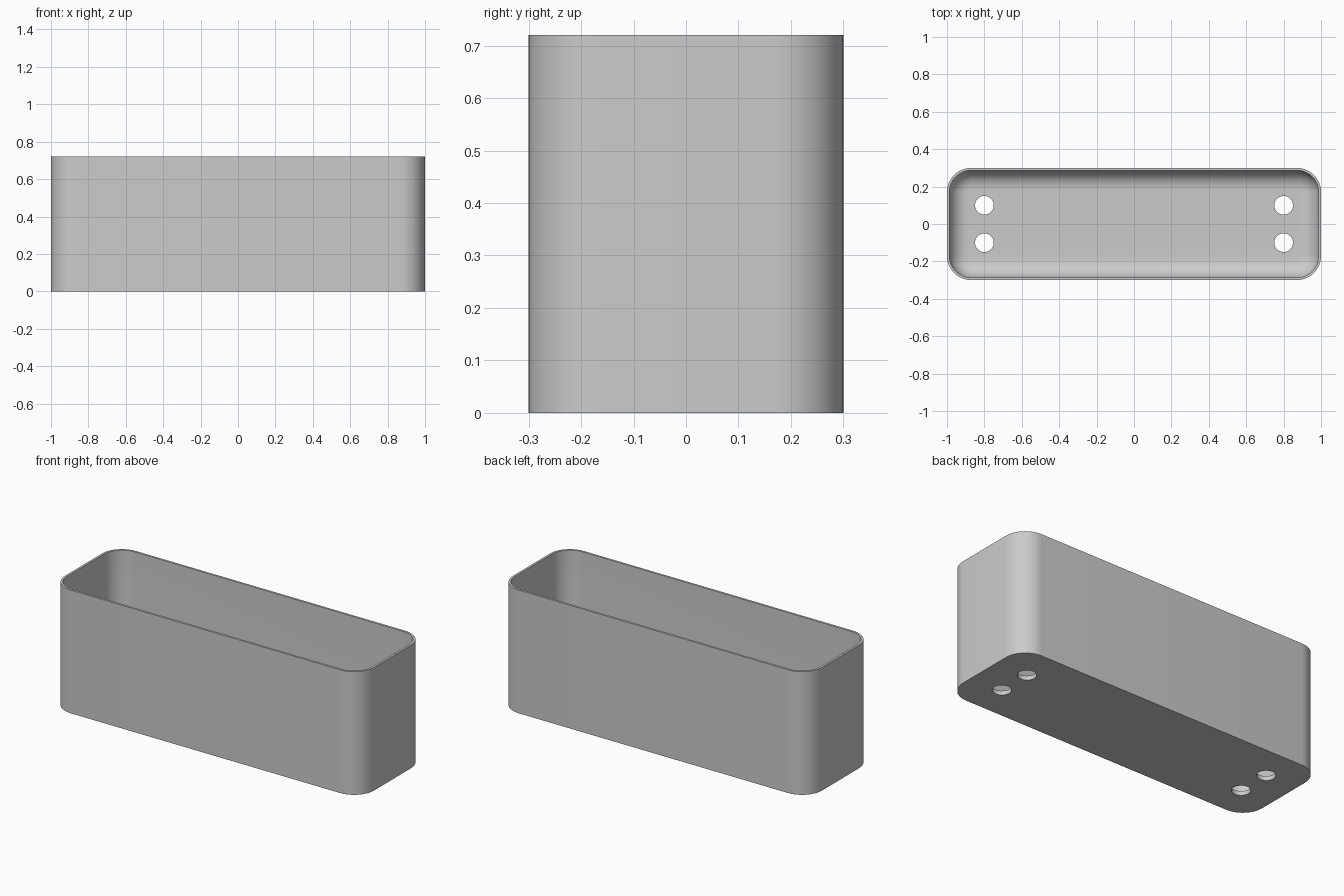
import bpy
import bmesh
from math import sin, cos, pi, radians

if "Cube" in bpy.data.objects:
    bpy.data.objects.remove(bpy.data.objects["Cube"], do_unlink=True)

HALF_X, HALF_Y, HEIGHT = 1.0, 0.3, 0.72
CORNER, WALL, FLOOR, FILLET = 0.13, 0.013, 0.025, 0.1
CORNER_STEPS, FILLET_STEPS = 12, 10

# Single plain grey
grey = bpy.data.materials.new("light grey")
grey.use_nodes = True
colour = (0.6, 0.6, 0.6, 1)
grey.diffuse_color = colour
grey.node_tree.nodes["Principled BSDF"].inputs["Base Color"].default_value = colour


def ring(bm, inset, z):
    """Rounded rectangle of vertices, inset from the outer outline."""
    r = CORNER - inset
    verts = []
    for quarter, (sx, sy) in enumerate([(1, 1), (-1, 1), (-1, -1), (1, -1)]):
        for i in range(CORNER_STEPS + 1):
            a = (quarter + i / CORNER_STEPS) * pi / 2
            verts.append(bm.verts.new((sx * (HALF_X - CORNER) + r * cos(a),
                                       sy * (HALF_Y - CORNER) + r * sin(a), z)))
    return verts


# Trough: outer wall, rim, inner wall and rounded inner floor edge
bm = bmesh.new()
sections = [(0, 0), (0, HEIGHT), (WALL, HEIGHT)]
for i in range(FILLET_STEPS + 1):
    a = i / FILLET_STEPS * pi / 2
    sections.append((WALL + FILLET * (1 - cos(a)), FLOOR + FILLET * (1 - sin(a))))
rings = [ring(bm, inset, z) for inset, z in sections]
for low, high in zip(rings, rings[1:]):
    for i in range(len(low)):
        j = (i + 1) % len(low)
        bm.faces.new((low[i], low[j], high[j], high[i]))
bm.faces.new(rings[0][::-1])
bm.faces.new(rings[-1])
bmesh.ops.recalc_face_normals(bm, faces=bm.faces)
mesh = bpy.data.meshes.new("planter_trough")
bm.to_mesh(mesh)
bm.free()
mesh.materials.append(grey)
trough = bpy.data.objects.new("planter_trough", mesh)
bpy.context.collection.objects.link(trough)

# Drainage holes through the floor
bm = bmesh.new()
for x in (-0.8, 0.8):
    for y in (-0.1, 0.1):
        made = bmesh.ops.create_cone(bm, cap_ends=True, segments=32,
                                     radius1=0.05, radius2=0.05, depth=0.2)
        bmesh.ops.translate(bm, verts=made["verts"], vec=(x, y, 0))
cut_mesh = bpy.data.meshes.new("drain_hole_cutter")
bm.to_mesh(cut_mesh)
bm.free()
cut_mesh.materials.append(grey)
cutter = bpy.data.objects.new("drain_hole_cutter", cut_mesh)
bpy.context.collection.objects.link(cutter)

bpy.ops.object.select_all(action='DESELECT')
trough.select_set(True)
bpy.context.view_layer.objects.active = trough
holes = trough.modifiers.new("drain_holes", 'BOOLEAN')
holes.operation = 'DIFFERENCE'
holes.solver = 'EXACT'
holes.object = cutter
bpy.ops.object.modifier_apply(modifier=holes.name)
bpy.data.objects.remove(cutter, do_unlink=True)
bpy.ops.object.shade_smooth_by_angle(angle=radians(30))
